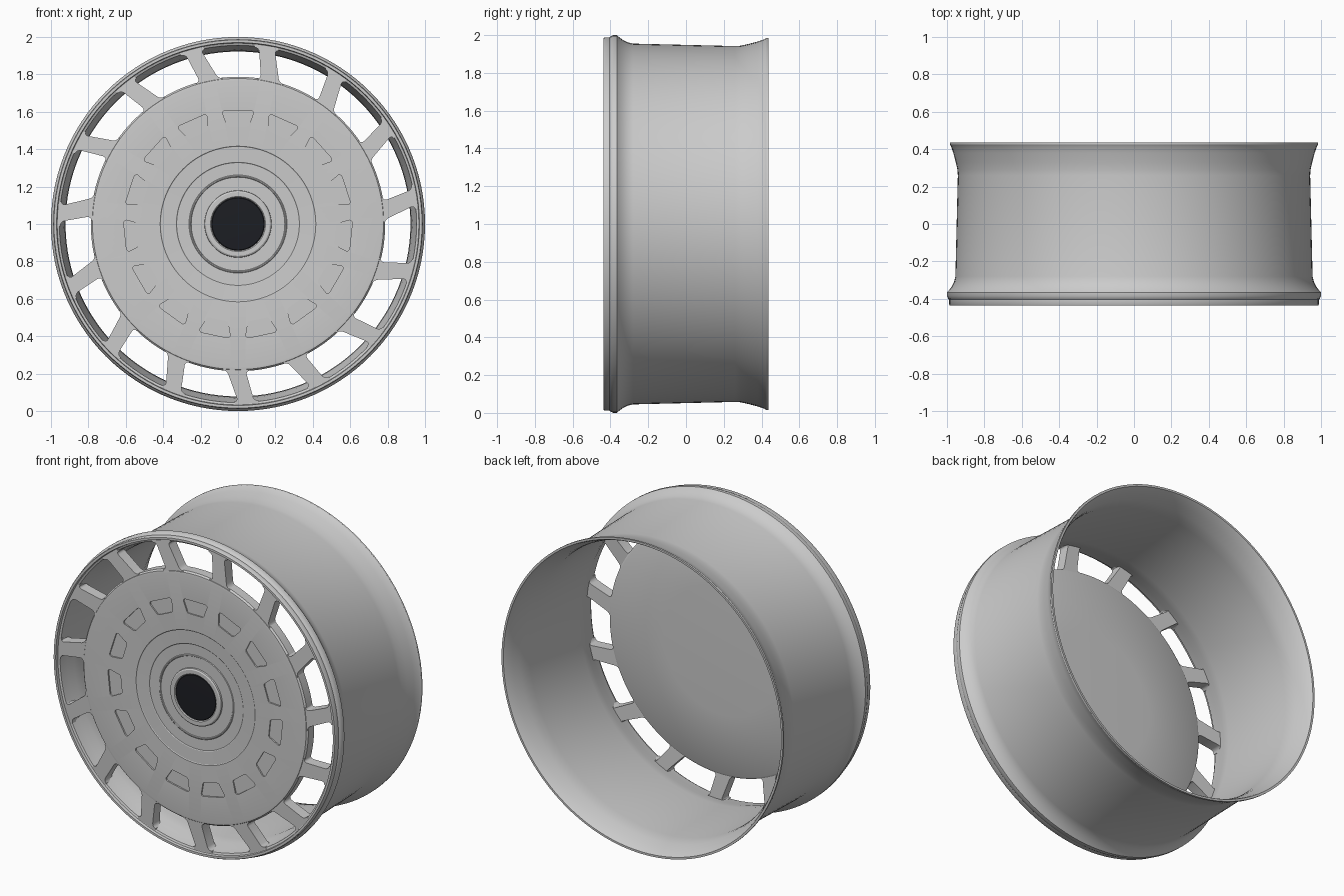
import bpy, bmesh
from math import sin, cos, pi, radians, sqrt

if "Cube" in bpy.data.objects:
    bpy.data.objects.remove(bpy.data.objects["Cube"])

COUNT = 15          # spokes and pockets around the wheel
STEP = 2 * pi / COUNT


def place(r, a, y):
    """Point at radius r, angle a clockwise from the top, depth y."""
    return (r * sin(a), y, 1 + r * cos(a))


def finish(bm, name, smooth=True):
    bmesh.ops.recalc_face_normals(bm, faces=bm.faces)
    mesh = bpy.data.meshes.new(name)
    bm.to_mesh(mesh)
    bm.free()
    ob = bpy.data.objects.new(name, mesh)
    bpy.context.collection.objects.link(ob)
    if smooth:
        shade(ob)
    return ob


def shade(ob):
    bpy.ops.object.select_all(action='DESELECT')
    ob.select_set(True)
    bpy.context.view_layer.objects.active = ob
    bpy.ops.object.shade_smooth_by_angle(angle=radians(30))


def lathe(name, profile, closed=False, seg=120, smooth=True):
    """Spin (radius, y) points around the wheel axis; r = 0 makes a pole."""
    bm = bmesh.new()
    rings = []
    for r, y in profile:
        n = 1 if r == 0 else seg
        rings.append([bm.verts.new(place(r, 2 * pi * i / seg, y)) for i in range(n)])
    pairs = list(zip(rings, rings[1:]))
    if closed:
        pairs.append((rings[-1], rings[0]))
    for a, b in pairs:
        for i in range(seg):
            j = (i + 1) % seg
            quad = [a[i % len(a)], a[j % len(a)], b[j % len(b)], b[i % len(b)]]
            bm.faces.new(list(dict.fromkeys(quad)))
    return finish(bm, name, smooth)


def prism(bm, front, back):
    """Solid between two matching outlines."""
    f = [bm.verts.new(p) for p in front]
    b = [bm.verts.new(p) for p in back]
    bm.faces.new(f)
    bm.faces.new(b[::-1])
    for i in range(len(f)):
        j = (i + 1) % len(f)
        bm.faces.new((f[i], f[j], b[j], b[i]))


# Barrel with front lip and flared rear flange
lathe("rim_barrel", [
    (0.970, -0.437), (0.984, -0.437), (0.988, -0.43), (0.988, -0.405), (0.993, -0.40),
    (1.000, -0.385), (1.000, -0.365), (0.990, -0.355), (0.975, -0.335), (0.962, -0.31),
    (0.955, -0.28), (0.942, 0.26), (0.944, 0.29), (0.953, 0.33), (0.966, 0.38),
    (0.978, 0.415), (0.985, 0.425), (0.985, 0.437), (0.972, 0.437), (0.966, 0.428),
    (0.948, 0.38), (0.932, 0.33), (0.925, 0.29), (0.922, 0.25), (0.925, -0.26),
    (0.932, -0.31), (0.945, -0.36), (0.952, -0.40), (0.955, -0.415), (0.967, -0.42)],
    closed=True)

# Solid centre disc, slightly dished, with shallow concentric steps
disc = lathe("centre_disc", [
    (0, -0.405), (0.17, -0.405), (0.178, -0.412), (0.25, -0.412), (0.253, -0.416),
    (0.258, -0.416), (0.262, -0.413), (0.328, -0.415), (0.332, -0.418), (0.412, -0.421),
    (0.416, -0.424), (0.765, -0.432), (0.778, -0.43), (0.787, -0.42),
    (0.787, -0.362), (0.775, -0.355), (0.4, -0.345), (0, -0.34)], smooth=False)

# Ring of shallow rounded pockets cut into the disc
bm = bmesh.new()
for k in range(COUNT):
    outline = []
    for cx, cz, start in ((0.068, 0.592, 0), (0.046, 0.536, -90),
                          (-0.046, 0.536, 180), (-0.068, 0.592, 90)):
        for s in range(4):
            t = radians(start - s * 30 + 90) if start != 0 else radians(90 - s * 30)
            if start == -90:
                t = radians(-s * 30)
            elif start == 180:
                t = radians(-90 - s * 30)
            elif start == 90:
                t = radians(180 - s * 30)
            outline.append((cx + 0.015 * cos(t), cz + 0.015 * sin(t)))
    ca, sa = cos(k * STEP), sin(k * STEP)
    pts = [(x * ca + z * sa, 1 - x * sa + z * ca) for x, z in outline]
    prism(bm, [(x, -0.5, z) for x, z in pts], [(x, -0.419, z) for x, z in pts])
cutter = finish(bm, "pocket_cutter", smooth=False)
cutter.hide_render = True
mod = disc.modifiers.new("pockets", 'BOOLEAN')
mod.operation = 'DIFFERENCE'
mod.solver = 'EXACT'
mod.object = cutter
bpy.context.view_layer.objects.active = disc
bpy.ops.object.modifier_apply(modifier=mod.name)
bpy.data.objects.remove(cutter)
shade(disc)

# Slanted spokes with filleted ends
R_IN, R_OUT, FIL = 0.785, 0.95, 0.022
radii = [0.77] + [R_IN + FIL * t for t in (0, .12, .3, .6, 1)] \
    + [R_OUT - FIL * t for t in (1, .6, .3, .12, 0)] + [0.965]
bm = bmesh.new()
for k in range(COUNT):
    left, right = [], []
    for r in radii:
        t = (r - R_IN) / (R_OUT - R_IN)
        mid = radians(12.6 - 3.3 * t) + k * STEP
        d = max(0, min(r - R_IN, R_OUT - r, FIL))
        half = 0.050 - 0.007 * t + FIL - sqrt(FIL ** 2 - (FIL - d) ** 2)
        front, back = -0.428 + 0.008 * t, -0.362 + 0.012 * t
        left.append((r, mid - half / r, front, back))
        right.append((r, mid + half / r, front, back))
    loop = left + right[::-1]
    prism(bm, [place(r, a, f) for r, a, f, b in loop],
          [place(r, a, b) for r, a, f, b in loop])
finish(bm, "spokes")

# Raised hub collar around the cap
lathe("hub_collar", [
    (0.142, -0.40), (0.142, -0.422), (0.147, -0.427), (0.170, -0.427),
    (0.178, -0.422), (0.181, -0.40)], closed=True, seg=96)

# Dark centre cap
cap = lathe("centre_cap", [(0, -0.424), (0.138, -0.422), (0.143, -0.418), (0.143, -0.40), (0, -0.40)], seg=96)
mat = bpy.data.materials.new("dark_cap")
mat.diffuse_color = (0.012, 0.013, 0.017, 1)
mat.use_nodes = True
mat.node_tree.nodes["Principled BSDF"].inputs["Base Color"].default_value = mat.diffuse_color
cap.data.materials.append(mat)
